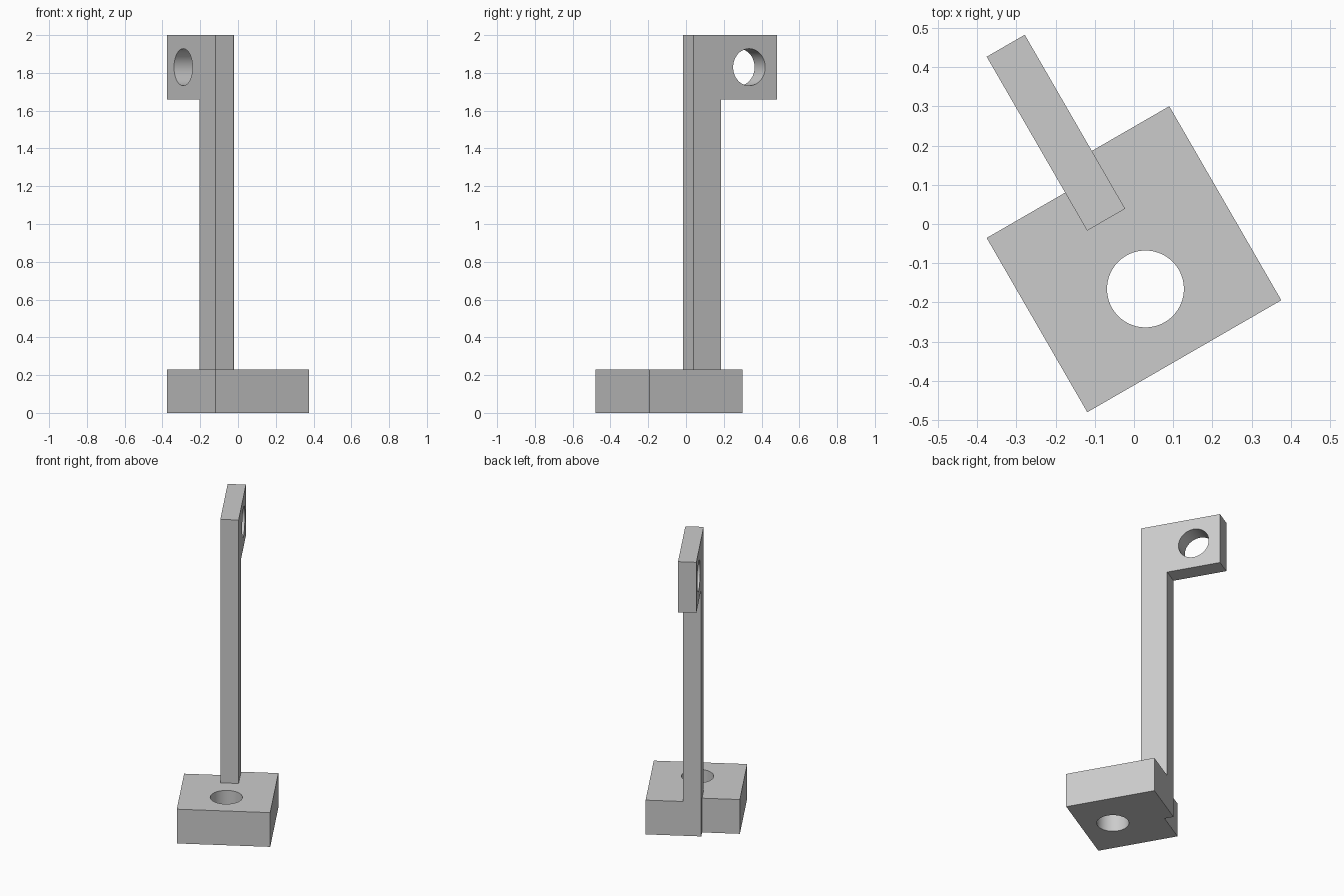
import bpy
import bmesh
import math
from mathutils import Matrix, Vector

default = bpy.data.objects.get("Cube")
if default:
    bpy.data.objects.remove(default, do_unlink=True)

TURN = Matrix.Rotation(math.radians(30), 4, "Z")
BASE_TOP, ARM_BOTTOM, TOP = 0.23, 1.66, 2.0
LEFT, RIGHT = -0.343, 0.228          # base sides
POST_LEFT, POST_RIGHT = -0.112, 0.0  # post thickness
FRONT, STEP, BACK = -0.356, 0.157, 0.215
POST_FRONT, ARM_END = 0.045, 0.557
HOLE_RADIUS = 0.098

grey = bpy.data.materials.new("plain grey")
grey.use_nodes = True
grey.diffuse_color = (0.6, 0.6, 0.6, 1)
grey.node_tree.nodes["Principled BSDF"].inputs["Base Color"].default_value = (0.6, 0.6, 0.6, 1)


def finish(name, bm):
    """Turn a bmesh into a rotated, coloured object."""
    bmesh.ops.recalc_face_normals(bm, faces=bm.faces)
    mesh = bpy.data.meshes.new(name)
    bm.transform(TURN)
    bm.to_mesh(mesh)
    bm.free()
    mesh.materials.append(grey)
    obj = bpy.data.objects.new(name, mesh)
    bpy.context.collection.objects.link(obj)
    return obj


def prism(name, points, sweep):
    """Extrude a closed outline along a vector."""
    bm = bmesh.new()
    face = bm.faces.new([bm.verts.new(p) for p in points])
    extruded = bmesh.ops.extrude_face_region(bm, geom=[face])
    verts = [v for v in extruded["geom"] if isinstance(v, bmesh.types.BMVert)]
    bmesh.ops.translate(bm, verts=verts, vec=Vector(sweep))
    return finish(name, bm)


def drill(name, centre, axis):
    """Cylinder used to cut a round hole."""
    bm = bmesh.new()
    spin = Vector(axis).to_track_quat("Z", "Y").to_matrix().to_4x4()
    bmesh.ops.create_cone(bm, cap_ends=True, segments=64, radius1=HOLE_RADIUS,
                          radius2=HOLE_RADIUS, depth=0.7,
                          matrix=Matrix.Translation(centre) @ spin)
    obj = finish(name, bm)
    obj.hide_render = True
    return obj


def combine(target, tool, operation):
    """Apply a boolean and discard the tool."""
    mod = target.modifiers.new("combine", "BOOLEAN")
    mod.operation, mod.solver, mod.object = operation, "EXACT", tool
    bpy.context.view_layer.objects.active = target
    bpy.ops.object.modifier_apply(modifier=mod.name)
    bpy.data.objects.remove(tool, do_unlink=True)


# Base block with a shallow step along its back edge
outline = [(LEFT, FRONT), (RIGHT, FRONT), (RIGHT, BACK),
           (POST_LEFT, BACK), (POST_LEFT, STEP), (LEFT, STEP)]
bracket = prism("bracket_base_and_post", [(u, v, 0) for u, v in outline], (0, 0, BASE_TOP))

# Upright post with a square arm at the top, reaching down through the base
profile = [(POST_FRONT, 0), (BACK, 0), (BACK, ARM_BOTTOM),
           (ARM_END, ARM_BOTTOM), (ARM_END, TOP), (POST_FRONT, TOP)]
post = prism("post", [(POST_LEFT, v, z) for v, z in profile],
             (POST_RIGHT - POST_LEFT, 0, 0))
combine(bracket, post, "UNION")

# Round holes through the base and the arm
base_hole = drill("base_hole", ((LEFT + RIGHT) / 2, -0.158, BASE_TOP / 2), (0, 0, 1))
arm_hole = drill("arm_hole", (POST_LEFT / 2, (BACK + ARM_END) / 2, (ARM_BOTTOM + TOP) / 2),
                 (1, 0, 0))
for hole in (base_hole, arm_hole):
    combine(bracket, hole, "DIFFERENCE")

# Smooth hole walls, crisp edges
bpy.ops.object.select_all(action="DESELECT")
bracket.select_set(True)
bpy.context.view_layer.objects.active = bracket
bpy.ops.object.shade_smooth_by_angle(angle=math.radians(30))
